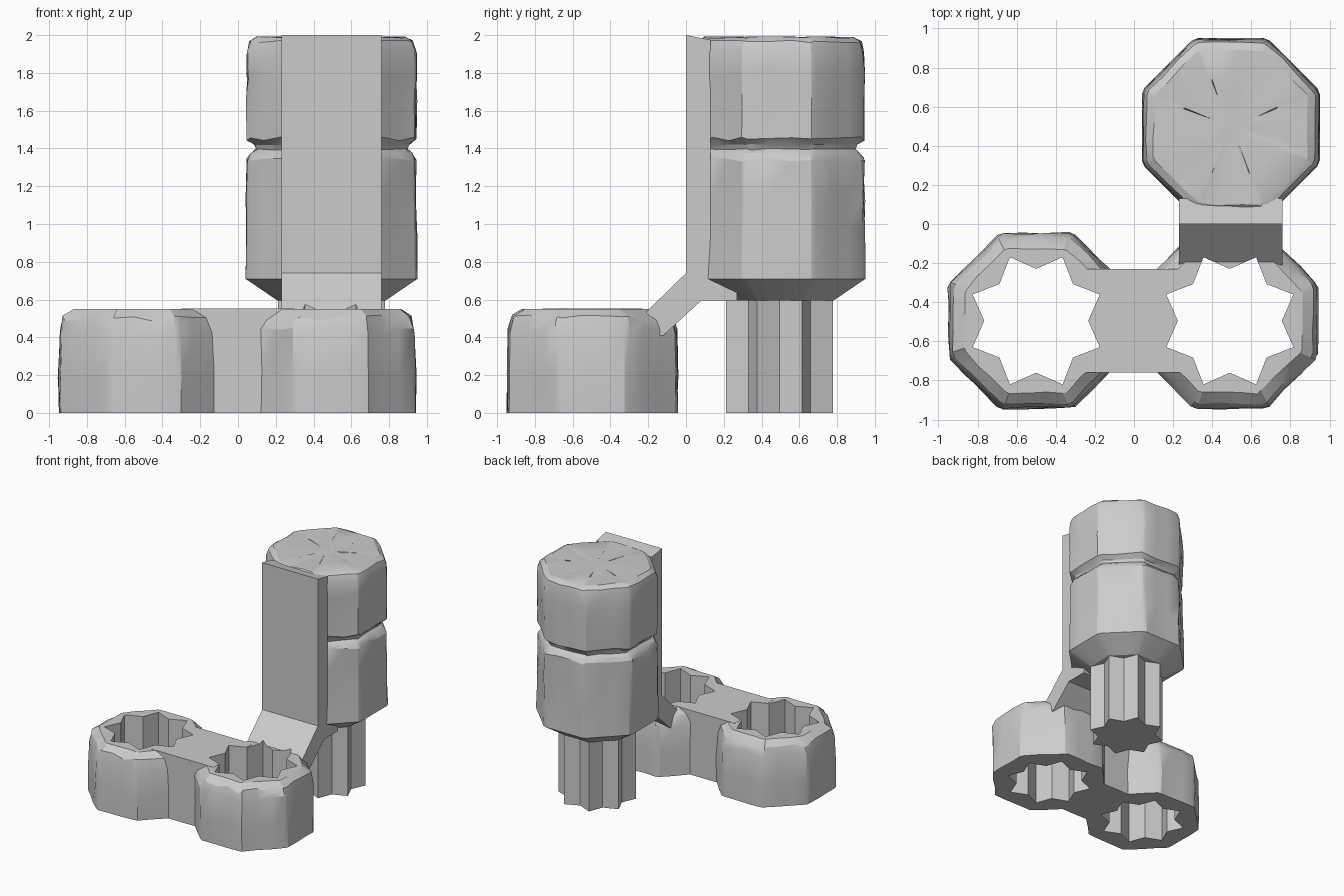
import bpy, bmesh, math, random

random.seed(4)
if "Cube" in bpy.data.objects:
    bpy.data.objects.remove(bpy.data.objects["Cube"], do_unlink=True)

stone = bpy.data.materials.new("stone_grey")
stone.use_nodes = True
GREY = (0.6, 0.6, 0.6, 1)
stone.diffuse_color = GREY
stone.node_tree.nodes["Principled BSDF"].inputs["Base Color"].default_value = GREY

APOTHEM = 0.455
LEFT_CUP, RIGHT_CUP, TOWER = (-0.5, -0.495), (0.49, -0.495), (0.495, 0.495)


def loft(name, rings):
    """Skin a stack of equal-length point rings and cap both ends."""
    bm = bmesh.new()
    loops = [[bm.verts.new(p) for p in ring] for ring in rings]
    for low, high in zip(loops, loops[1:]):
        for i in range(len(low)):
            j = (i + 1) % len(low)
            bm.faces.new((low[i], low[j], high[j], high[i]))
    bm.faces.new(loops[0][::-1])
    bm.faces.new(loops[-1])
    bmesh.ops.recalc_face_normals(bm, faces=bm.faces)
    mesh = bpy.data.meshes.new(name)
    bm.to_mesh(mesh)
    bm.free()
    mesh.materials.append(stone)
    obj = bpy.data.objects.new(name, mesh)
    bpy.context.collection.objects.link(obj)
    return obj


def octagon(centre, z, inset=0.0, wear=0.0, lift=0.0):
    """Octagon with slightly knocked-off corners and random inward wear."""
    a = APOTHEM - inset
    half = a * math.tan(math.pi / 8)
    ring = []
    for side in range(8):
        ang = side * math.pi / 4
        for t in (-0.9, -0.3, 0.35, 0.9):
            r = a - random.uniform(0, wear)
            x = r * math.cos(ang) - t * half * math.sin(ang)
            y = r * math.sin(ang) + t * half * math.cos(ang)
            ring.append((centre[0] + x, centre[1] + y, z + random.uniform(-lift, lift)))
    return ring


def star(centre, tip, z):
    """Eight-pointed star whose tips sit between the axes."""
    return [(centre[0] + r * math.cos(i * math.pi / 8),
             centre[1] + r * math.sin(i * math.pi / 8), z)
            for i in range(16) for r in (tip if i % 2 else tip * 0.755,)]


def along_x(name, profile, x0, x1):
    return loft(name, [[(x, y, z) for y, z in profile] for x in (x0, x1)])


def cut(obj, cutters):
    for cutter in cutters:
        mod = obj.modifiers.new("socket", "BOOLEAN")
        mod.operation = "DIFFERENCE"
        mod.solver = "EXACT"
        mod.object = cutter


def smooth(obj):
    bpy.ops.object.select_all(action="DESELECT")
    obj.select_set(True)
    bpy.context.view_layer.objects.active = obj
    bpy.ops.object.shade_smooth_by_angle(angle=math.radians(25))


# Star-shaped socket cutters
cutters = []
for side, centre in (("left", LEFT_CUP), ("right", RIGHT_CUP)):
    cutter = loft(side + "_socket_cutter", [star(centre, 0.352, z) for z in (-0.1, 0.8)])
    cutter.hide_render = True
    cutter.hide_set(True)
    cutters.append(cutter)

# Worn octagonal socket blocks
BLOCK = [(0, 0, 0), (0.2, 0, 0.02), (0.43, 0.003, 0.02), (0.5, 0.025, 0.02), (0.55, 0.08, 0)]
for side, centre, cutter in (("left", LEFT_CUP, cutters[0]), ("right", RIGHT_CUP, cutters[1])):
    block = loft(side + "_socket_block",
                 [octagon(centre, z, inset, 0.012, lift) for z, inset, lift in BLOCK])
    smooth(block)
    cut(block, [cutter])

# Plain bridge between the blocks
bridge = along_x("bridge", [(-0.76, 0), (-0.23, 0), (-0.23, 0.552), (-0.76, 0.552)], -0.3, 0.3)
cut(bridge, cutters)

# Flat back plate with the sloping arm down to the right block
arm = along_x("plate_and_arm",
              [(0, 2), (0, 0.74), (-0.21, 0.535), (-0.2, 0.4), (-0.12, 0.41),
               (0.08, 0.594), (0.27, 0.594), (0.27, 0.75), (0.13, 0.75), (0.13, 1.975)],
              0.23, 0.76)
cut(arm, cutters[1:])

# Worn tower: tapered foot, groove round the middle, chipped top
# (height, inset, inward wear, vertical wear)
TOWER_RINGS = [
    (0.594, 0.17, 0, 0), (0.71, 0, 0, 0), (0.95, 0, 0.014, 0.03), (1.15, 0, 0.014, 0.03),
    (1.34, 0.003, 0.014, 0.01), (1.375, 0.025, 0.01, 0.005), (1.395, 0.05, 0.01, 0.005),
    (1.42, 0.04, 0.01, 0.005), (1.45, 0.003, 0.014, 0.01), (1.65, 0, 0.014, 0.03),
    (1.8, 0, 0.014, 0.03), (1.91, 0.002, 0.012, 0.015), (1.965, 0.018, 0.012, 0.008),
    (1.988, 0.055, 0.012, 0.006), (1.988, 0.2, 0.03, 0.006), (1.985, 0.35, 0.03, 0.004)]
tower = loft("tower", [octagon(TOWER, *ring) for ring in TOWER_RINGS])
smooth(tower)

# Star-shaped plug under the tower
loft("star_plug", [star(TOWER, 0.308, z) for z in (0, 0.6)])
